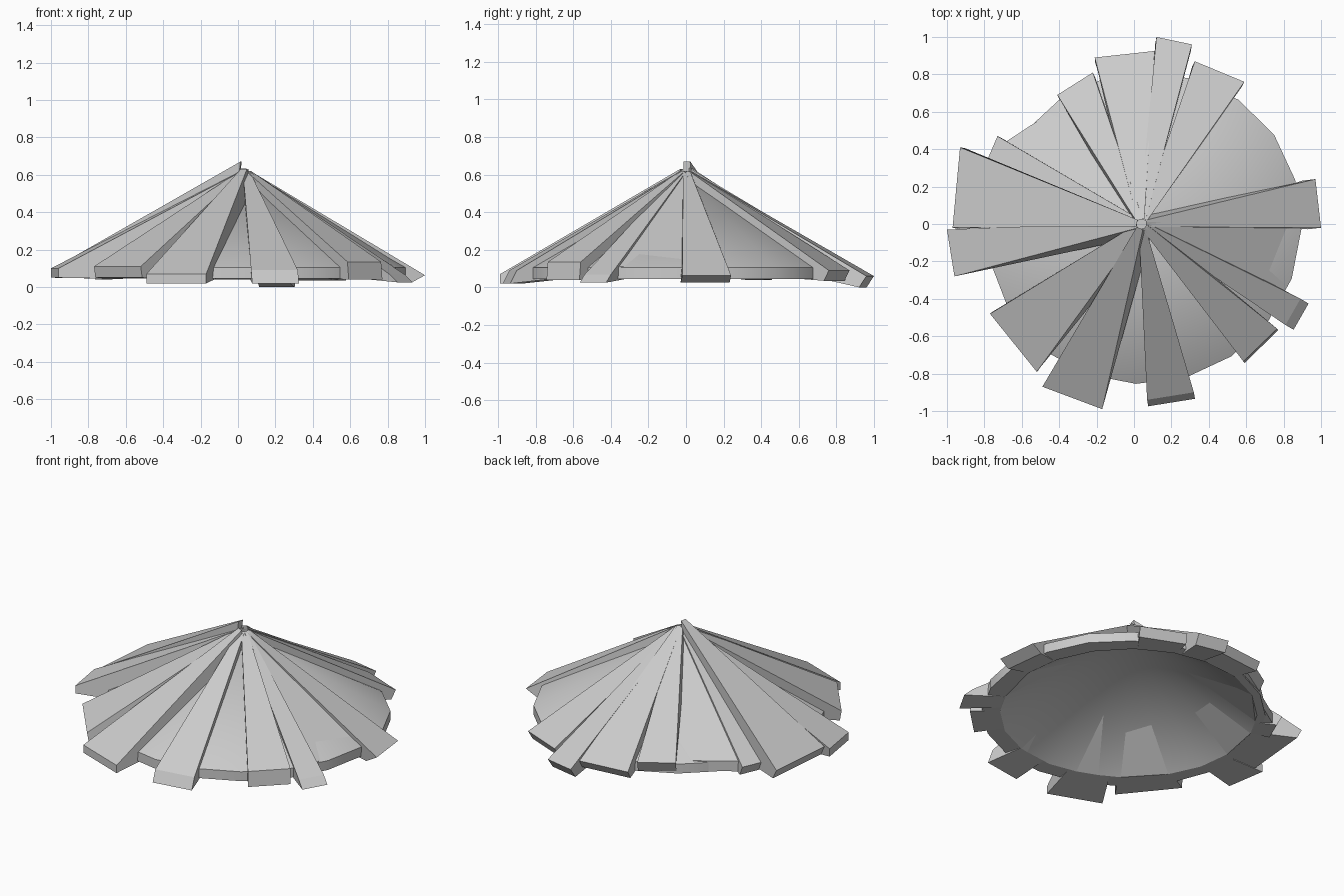
import bpy, bmesh, math
from mathutils import Vector

if "Cube" in bpy.data.objects:
    bpy.data.objects.remove(bpy.data.objects["Cube"])

C = Vector((0.04, 0.0, 0.0))   # roof axis
R_IN, Z_IN = 0.75, 0.045       # inner edge of the eaves


def make_object(name, bm):
    bmesh.ops.recalc_face_normals(bm, faces=bm.faces)
    mesh = bpy.data.meshes.new(name)
    bm.to_mesh(mesh)
    bm.free()
    ob = bpy.data.objects.new(name, mesh)
    bpy.context.collection.objects.link(ob)
    return ob


# Thin hollow cone under the planks, slightly shorter towards the back left
def cone_shell(sides=20):
    bm = bmesh.new()

    def ring(r, z, dent=0.0):
        verts = []
        for i in range(sides):
            a = math.radians(16) + i * math.tau / sides
            q = r - dent * max(0, math.cos(a - math.radians(130)))
            verts.append(bm.verts.new(C + Vector((q * math.cos(a), q * math.sin(a), z))))
        return verts
    rings = [ring(0.855, 0.105, 0.06), ring(0.855, Z_IN, 0.06), ring(R_IN, Z_IN)]
    top = bm.verts.new(C + Vector((0, 0, 0.585)))
    under = bm.verts.new(C + Vector((0, 0, 0.56)))
    for i in range(sides):
        j = (i + 1) % sides
        bm.faces.new((top, rings[0][i], rings[0][j]))
        for a, b in zip(rings, rings[1:]):
            bm.faces.new((a[i], b[i], b[j], a[j]))
        bm.faces.new((under, rings[2][j], rings[2][i]))
    return make_object("roof_cone", bm)


# Tapered plank: outer top edge a-b, bottom end leans outward by e,
# inner bottom end shifted sideways by s, underside bent at the eaves edge
def plank(index, ax, ay, bx, by, z_top, z_bot, e, s, z_apex=0.62):
    bm = bmesh.new()
    a, b = Vector((ax, ay, z_top)), Vector((bx, by, z_top))
    out = (a + b) / 2 - C
    out.z = 0
    out.normalize()
    side = Vector((-out.y, out.x, 0))
    peak = C + out * 0.025 + Vector((0, 0, z_apex))
    drop = Vector((0, 0, z_bot - z_top)) + out * e
    drop_in = Vector((0, 0, 0.545 - z_apex)) + side * s + out * 0.01

    def section(corner, sign):
        tip = peak + side * 0.018 * sign
        flat = (corner - C) * Vector((1, 1, 0)).x
        flat.z = 0
        eave = C + flat.normalized() * R_IN + Vector((0, 0, Z_IN))
        return [bm.verts.new(p) for p in (corner, corner + drop, eave, tip + drop_in, tip)]
    left, right = section(a, -1), section(b, 1)
    bm.faces.new(left)
    bm.faces.new(right[::-1])
    for i in range(5):
        j = (i + 1) % 5
        bm.faces.new((left[i], right[i], right[j], left[j]))
    make_object(f"roof_plank_{index:02d}", bm)


cone = cone_shell()
bpy.context.view_layer.objects.active = cone
cone.select_set(True)
bpy.ops.object.shade_smooth_by_angle(angle=math.radians(25))

# Planks, counter-clockwise from the right
planks = [
    (1.00, -0.02, 0.97, 0.24, 0.063, 0.025, -0.07, 0.03),
    (0.59, 0.76, 0.325, 0.87, 0.09, 0.035, -0.03, 0.0),
    (0.31, 0.96, 0.12, 1.00, 0.06, 0.0, -0.04, -0.03),
    (0.11, 0.925, -0.21, 0.89, 0.09, 0.04, -0.03, 0.03, 0.63),
    (-0.22, 0.81, -0.41, 0.69, 0.125, 0.06, -0.03, 0.03, 0.635),
    (-0.73, 0.47, -0.79, 0.33, 0.10, 0.04, -0.03, 0.0),
    (-0.93, 0.41, -0.97, -0.02, 0.11, 0.05, -0.03, 0.0, 0.67),
    (-1.00, -0.03, -0.96, -0.28, 0.10, 0.05, 0.0, 0.05),
    (-0.77, -0.48, -0.52, -0.79, 0.11, 0.05, -0.01, 0.05),
    (-0.49, -0.87, -0.17, -0.99, 0.07, 0.02, 0.0, 0.05, 0.63),
    (0.07, -0.94, 0.32, -0.90, 0.09, 0.02, 0.035, 0.0),
    (0.585, -0.735, 0.765, -0.56, 0.135, 0.04, 0.01, 0.02),
    (0.81, -0.54, 0.89, -0.40, 0.068, 0.025, 0.05, 0.02),
    # lower layer, flat wide planks
    (0.80, -0.39, 0.88, -0.02, 0.11, 0.045, 0.0, 0.0, 0.62),
    (-0.38, 0.64, -0.70, 0.43, 0.115, 0.05, 0.0, 0.0, 0.61),
]
for n, p in enumerate(planks, 1):
    plank(n, *p)
